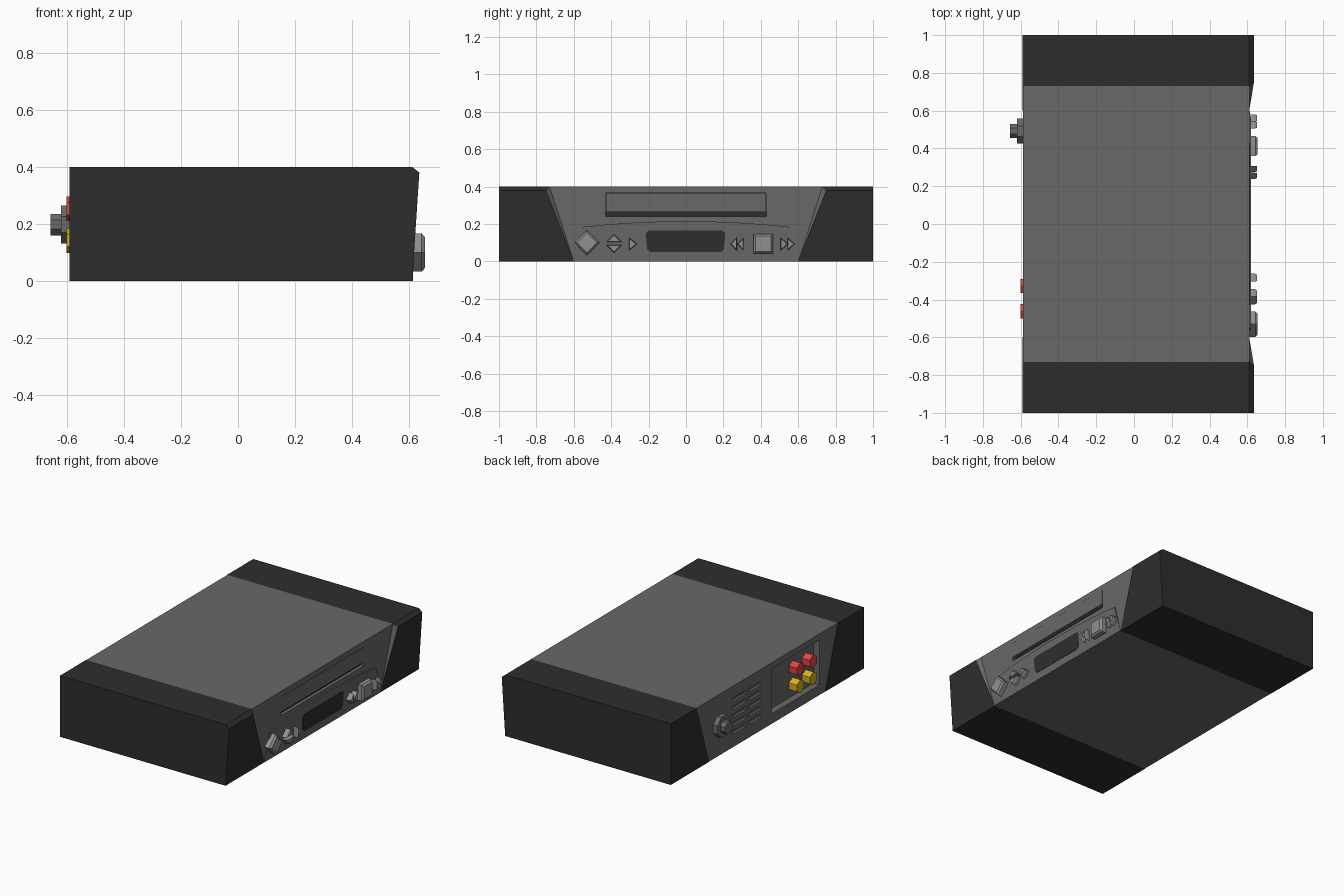
import bpy, bmesh, math

if "Cube" in bpy.data.objects:
    bpy.data.objects.remove(bpy.data.objects["Cube"])


def material(name, r, g, b):
    m = bpy.data.materials.new(name)
    m.diffuse_color = (r, g, b, 1)
    m.use_nodes = True
    m.node_tree.nodes["Principled BSDF"].inputs["Base Color"].default_value = m.diffuse_color
    return m


GREY = material("mid grey", 0.14, 0.14, 0.14)
DARK = material("charcoal", 0.027, 0.027, 0.027)
LIGHT = material("button grey", 0.28, 0.28, 0.28)
METAL = material("jack grey", 0.14, 0.14, 0.145)
RED = material("red", 0.75, 0.06, 0.06)
YELLOW = material("yellow", 0.68, 0.44, 0.01)


def finish(bm, name, *mats):
    bmesh.ops.recalc_face_normals(bm, faces=bm.faces)
    me = bpy.data.meshes.new(name)
    bm.to_mesh(me)
    bm.free()
    for m in mats:
        me.materials.append(m)
    ob = bpy.data.objects.new(name, me)
    bpy.context.collection.objects.link(ob)
    return ob


def add_prism(bm, poly, levels, slope=0.0):
    """Loft a y-z outline along x; levels are (x, scale about the centre)."""
    cy = sum(p[0] for p in poly) / len(poly)
    cz = sum(p[1] for p in poly) / len(poly)
    rings = [[bm.verts.new((x + slope * z, cy + (y - cy) * s, cz + (z - cz) * s))
              for y, z in poly] for x, s in levels]
    for a, b in zip(rings, rings[1:]):
        for i in range(len(a)):
            j = (i + 1) % len(a)
            bm.faces.new((a[i], a[j], b[j], b[i]))
    bm.faces.new(rings[0])
    bm.faces.new(rings[-1])


def prism(name, poly, levels, mat, slope=0.0):
    bm = bmesh.new()
    add_prism(bm, poly, levels, slope)
    return finish(bm, name, mat)


def rect(y0, y1, z0, z1):
    return [(y0, z0), (y1, z0), (y1, z1), (y0, z1)]


def ngon(y, z, r, n, start=90):
    return [(y + r * math.cos(math.radians(start + 360 * i / n)),
             z + r * math.sin(math.radians(start + 360 * i / n))) for i in range(n)]


# centre body
body = prism("centre_body", [(-0.6, 0), (0.6, 0), (0.73, 0.4), (-0.73, 0.4)],
             [(-0.588, 1), (0.611, 1)], GREY)

# recesses: tape slot, socket bay, vent slots
bm = bmesh.new()
add_prism(bm, rect(-0.43, 0.43, 0.24, 0.365), [(0.585, 1), (0.7, 1)])
add_prism(bm, rect(-0.544, -0.047, 0.065, 0.36), [(-0.7, 1), (-0.543, 1)])
for y0, y1 in ((0.06, 0.19), (0.22, 0.36)):
    for k in range(5):
        z = 0.085 + 0.053 * k
        add_prism(bm, rect(y0, y1, z, z + 0.024), [(-0.7, 1), (-0.572, 1)])
cutter = finish(bm, "recess_cutter", GREY)
cutter.hide_render = True
cutter.hide_set(True)
mod = body.modifiers.new("recesses", 'BOOLEAN')
mod.object = cutter
mod.operation = 'DIFFERENCE'
mod.solver = 'EXACT'

# dark end blocks with a slanted grey inner edge at the control side
for s, name in ((-1, "near_end_block"), (1, "far_end_block")):
    bm = bmesh.new()
    inner = [(-0.59, 0.6, 0), (-0.59, 0.73, 0.4), (0.61, 0.6, 0),
             (0.635, 0.75, 0.38), (0.61, 0.73, 0.4)]
    outer = [(-0.59, 1, 0), (-0.59, 1, 0.4), (0.61, 1, 0), (0.635, 1, 0.38), (0.61, 1, 0.4)]
    for x, y, z in inner + outer:
        bm.verts.new((x, y * s, z))
    bmesh.ops.convex_hull(bm, input=bm.verts)
    bmesh.ops.dissolve_limit(bm, angle_limit=0.01, verts=bm.verts, edges=bm.edges)
    bmesh.ops.recalc_face_normals(bm, faces=bm.faces)
    for f in bm.faces:
        if f.normal.y * s < -0.2 and f.normal.x > 0.2:
            f.material_index = 1
    finish(bm, name, DARK, GREY)

# lower control panel with arched top edge
arc = [(0.55 - 0.11 * i, 0.185 + 0.03 * (1 - ((i - 5) / 5) ** 2)) for i in range(11)]
prism("control_panel", [(-0.6, 0.001), (0.6, 0.001)] + arc, [(0.60, 1), (0.612, 1)], GREY, 0.04)

# tape flap and the dark gap under it
prism("tape_flap", rect(-0.428, 0.428, 0.265, 0.363), [(0.58, 1), (0.613, 1)], GREY)
prism("tape_gap", rect(-0.43, 0.43, 0.24, 0.266), [(0.58, 1), (0.589, 1)], DARK)

# display window with clipped corners
c = 0.015
prism("display_window",
      [(-0.205 + c, 0.05), (0.2 - c, 0.05), (0.203, 0.05 + c), (0.21, 0.165 - c),
       (0.21 - c, 0.165), (-0.215 + c, 0.165), (-0.215, 0.165 - c), (-0.208, 0.05 + c)],
      [(0.605, 1), (0.614, 1)], DARK, 0.04)


# buttons
def button(name, poly, top=0.65):
    prism(name, poly, [(0.60, 1), (top - 0.012, 1), (top, 0.8)], LIGHT)


def arrow(y0, y1, z=0.093, h=0.035):
    return [(y0, z - h), (y1, z), (y0, z + h)]


button("diamond_button", ngon(-0.53, 0.1, 0.067, 4), 0.655)
button("stop_button", rect(0.36, 0.465, 0.043, 0.147), 0.655)
button("up_button", [(-0.427, 0.103), (-0.343, 0.103), (-0.385, 0.145)])
button("down_button", [(-0.427, 0.088), (-0.343, 0.088), (-0.385, 0.046)])
button("play_button", arrow(-0.305, -0.262))
for i in range(2):
    button(f"rewind_button_{i + 1}", arrow(0.272 + 0.036 * i, 0.238 + 0.036 * i))
    button(f"forward_button_{i + 1}", arrow(0.506 + 0.036 * i, 0.545 + 0.036 * i))

# hexagonal sockets in the rear bay
for y in (-0.328, -0.462):
    prism("red_socket", ngon(y, 0.253, 0.043, 6), [(-0.53, 1), (-0.60, 1)], RED)
    prism("yellow_socket", ngon(y, 0.142, 0.043, 6), [(-0.53, 1), (-0.60, 1)], YELLOW)

# stepped aerial jack
prism("jack_base", ngon(0.492, 0.198, 0.072, 8, 22.5), [(-0.57, 1), (-0.62, 1)], METAL)
prism("jack_tip", ngon(0.492, 0.198, 0.041, 8, 22.5), [(-0.61, 1), (-0.656, 1)], METAL)
